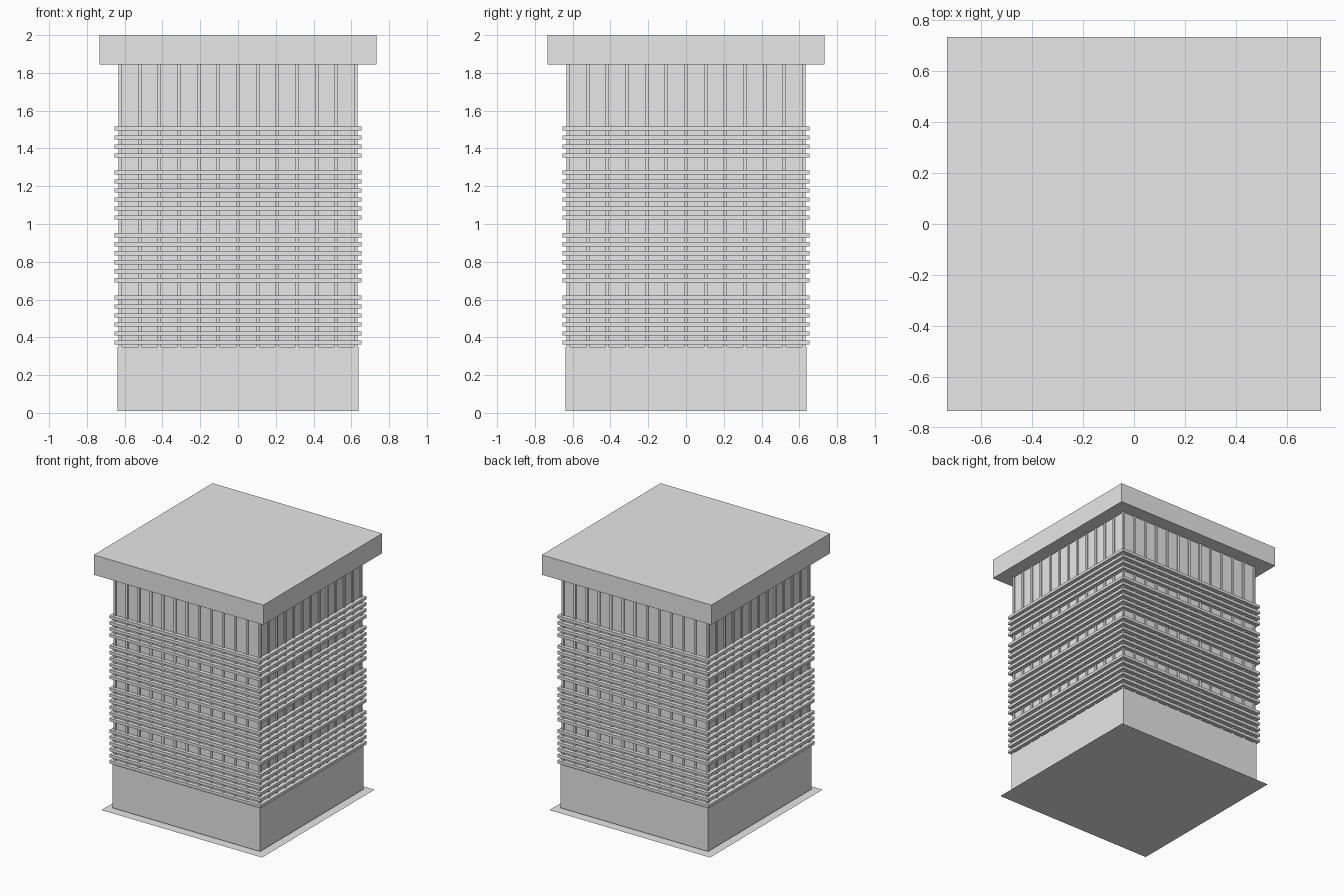
import bpy
import bmesh
import math
from mathutils import Matrix, Vector

cube = bpy.data.objects.get("Cube")
if cube:
    bpy.data.objects.remove(cube, do_unlink=True)

# One plain grey for the whole building
grey = bpy.data.materials.new("light_grey")
grey.use_nodes = True
grey.diffuse_color = (0.8, 0.8, 0.8, 1)
grey.node_tree.nodes["Principled BSDF"].inputs["Base Color"].default_value = (0.8, 0.8, 0.8, 1)


def add_box(bm, center, size, turn=0.0):
    """Add a box to bm, turned about the building's vertical axis."""
    matrix = (Matrix.Rotation(turn, 4, 'Z') @ Matrix.Translation(Vector(center))
              @ Matrix.Diagonal((*size, 1)))
    bmesh.ops.create_cube(bm, size=1, matrix=matrix)


def finish(name, bm):
    mesh = bpy.data.meshes.new(name)
    bm.to_mesh(mesh)
    bm.free()
    mesh.materials.append(grey)
    obj = bpy.data.objects.new(name, mesh)
    bpy.context.collection.objects.link(obj)
    return obj


def square_block(name, half, z0, z1):
    bm = bmesh.new()
    add_box(bm, (0, 0, (z0 + z1) / 2), (2 * half, 2 * half, z1 - z0))
    return finish(name, bm)


# Thin ground plate
bm = bmesh.new()
bmesh.ops.create_grid(bm, x_segments=1, y_segments=1, size=0.695)
finish("ground_plate", bm)

# Main masses
square_block("base", 0.638, 0.01, 0.35)
square_block("tower_core", 0.624, 0.35, 1.845)
square_block("roof_slab", 0.734, 1.845, 2.0)

# Slim vertical mullions on all four sides
bm = bmesh.new()
for side in range(4):
    for i in range(-6, 7):
        add_box(bm, (i * 0.104, -0.624, 1.0975), (0.018, 0.018, 1.495), side * math.pi / 2)
finish("mullions", bm)

# Horizontal bands in four groups: lowest centre height and count
for n, (start, count) in enumerate([(0.372, 6), (0.702, 6), (1.034, 6), (1.362, 4)], 1):
    bm = bmesh.new()
    for k in range(count):
        add_box(bm, (0, 0, start + k * 0.0477), (1.31, 1.31, 0.022))
    finish(f"band_group_{n}", bm)
